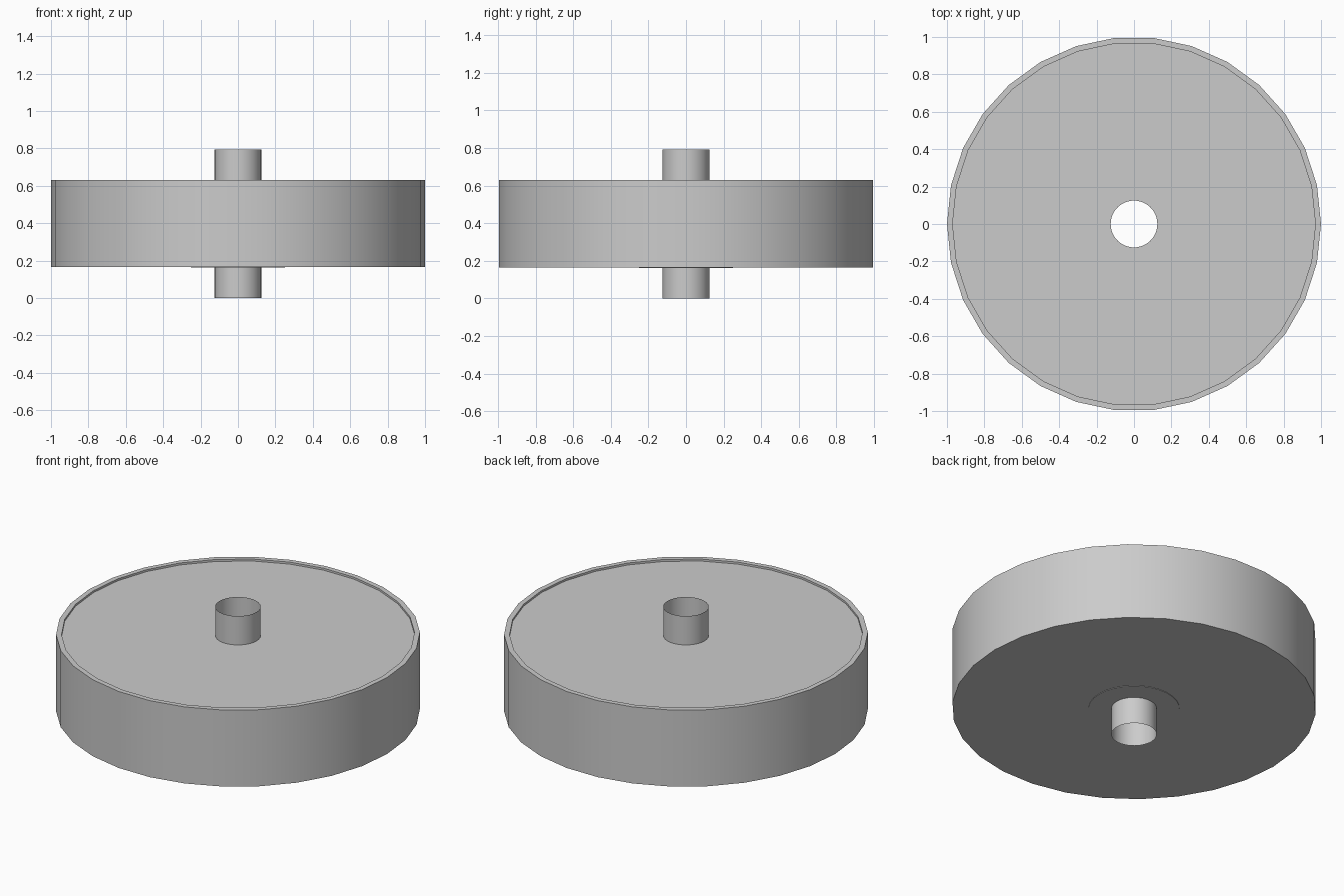
import bpy, math

if "Cube" in bpy.data.objects:
    bpy.data.objects.remove(bpy.data.objects["Cube"])

SIDES = 30


def lathe(name, profile, closed=False):
    """Revolve (radius, z) points around the z axis."""
    n = len(profile)
    verts, faces = [], []
    for i in range(SIDES):
        a = 2 * math.pi * i / SIDES
        verts += [(r * math.cos(a), r * math.sin(a), z) for r, z in profile]
    for i in range(SIDES):
        j = (i + 1) % SIDES
        for k in range(n if closed else n - 1):
            m = (k + 1) % n
            faces.append((i * n + k, j * n + k, j * n + m, i * n + m))
    mesh = bpy.data.meshes.new(name)
    mesh.from_pydata(verts, [], faces)
    obj = bpy.data.objects.new(name, mesh)
    bpy.context.collection.objects.link(obj)
    bpy.ops.object.select_all(action='DESELECT')
    obj.select_set(True)
    bpy.context.view_layer.objects.active = obj
    bpy.ops.object.shade_smooth_by_angle(angle=math.radians(30))
    return obj


# Drum with a thin raised rim around the shallow top recess
lathe("drum", [(0.125, 0.166), (1.0, 0.166), (1.0, 0.63), (0.97, 0.63),
               (0.97, 0.618), (0.125, 0.618)])

# Thin washer plate just proud of the underside
lathe("hub_plate", [(0.125, 0.163), (0.25, 0.163), (0.25, 0.17)])

# Open, thin-walled axle tube running right through
lathe("axle_tube", [(0.125, 0.0), (0.125, 0.793)])
